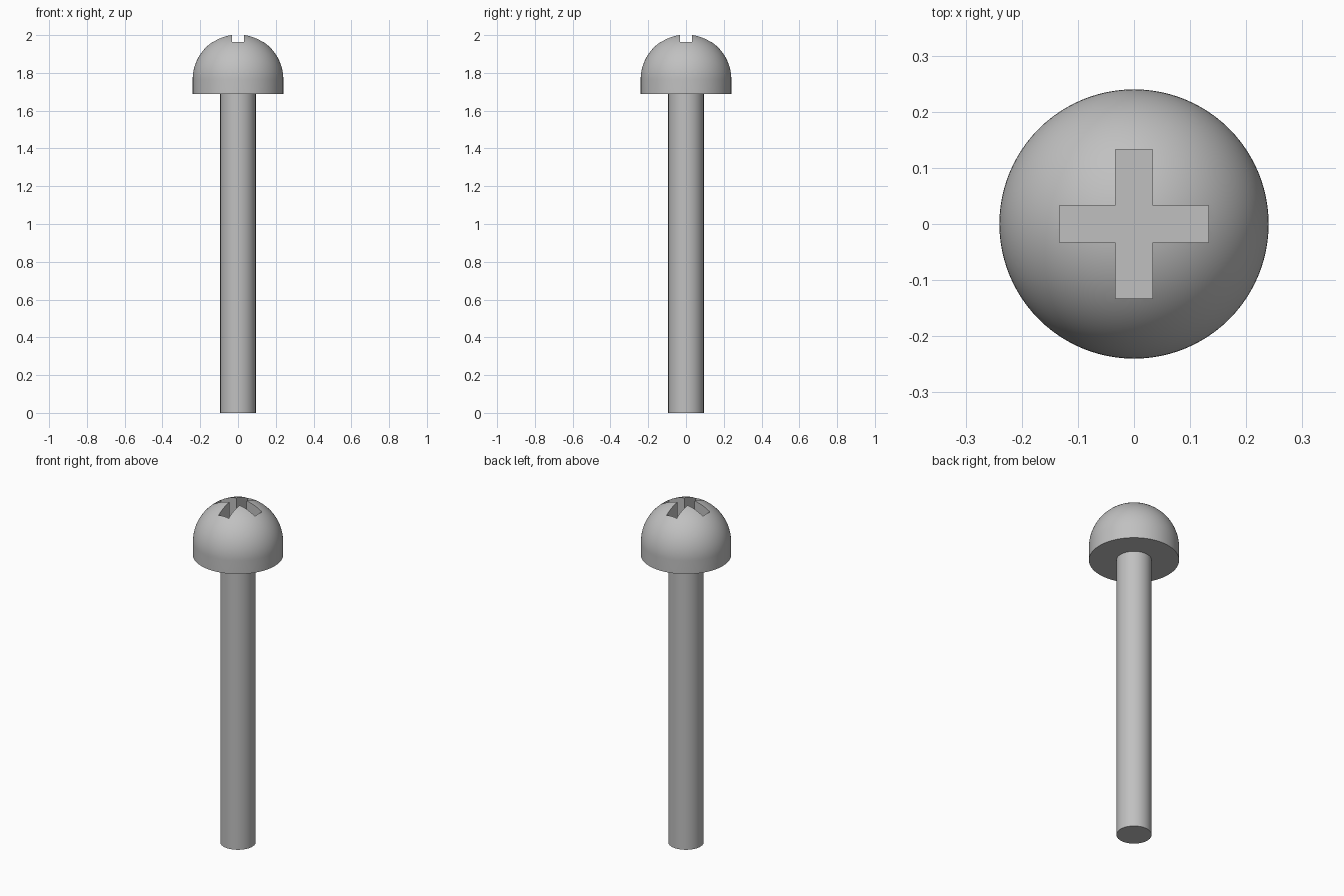
import bpy
import bmesh
from math import sin, cos, pi, radians

SIDES = 96
HEAD_R, SHAFT_R = 0.24, 0.094
HEAD_BASE, DOME_BASE = 1.687, 1.765
SLOT_HALF, SLOT_REACH, SLOT_FLOOR = 0.033, 0.133, 1.87

cube = bpy.data.objects.get("Cube")
if cube:
    bpy.data.objects.remove(cube, do_unlink=True)

# One plain metal colour
steel = bpy.data.materials.new("grey steel")
steel.use_nodes = True
steel.diffuse_color = (0.53, 0.53, 0.53, 1)
steel.node_tree.nodes["Principled BSDF"].inputs["Base Color"].default_value = steel.diffuse_color


def add_object(name, bm):
    bmesh.ops.recalc_face_normals(bm, faces=bm.faces)
    mesh = bpy.data.meshes.new(name)
    bm.to_mesh(mesh)
    bm.free()
    mesh.materials.append(steel)
    obj = bpy.data.objects.new(name, mesh)
    bpy.context.collection.objects.link(obj)
    return obj


def lathe(name, profile):
    """Spin a (radius, height) profile around the z axis."""
    bm = bmesh.new()
    verts = [bm.verts.new((r, 0, z)) for r, z in profile]
    edges = [bm.edges.new(pair) for pair in zip(verts, verts[1:])]
    bmesh.ops.spin(bm, geom=verts + edges, cent=(0, 0, 0), axis=(0, 0, 1),
                   angle=2 * pi, steps=SIDES)
    bmesh.ops.remove_doubles(bm, verts=bm.verts, dist=1e-5)
    return add_object(name, bm)


def select_only(obj):
    bpy.ops.object.select_all(action='DESELECT')
    obj.select_set(True)
    bpy.context.view_layer.objects.active = obj


# Shaft: plain round rod
shaft = lathe("shaft", [(0, 0), (SHAFT_R, 0), (SHAFT_R, HEAD_BASE), (0, HEAD_BASE)])

# Head: short collar topped by a hemisphere
RINGS = 32
dome = [(HEAD_R * cos(pi / 2 * i / RINGS), DOME_BASE + HEAD_R * sin(pi / 2 * i / RINGS))
        for i in range(RINGS)]
head = lathe("head", [(0, HEAD_BASE), (HEAD_R, HEAD_BASE)] + dome
             + [(0, DOME_BASE + HEAD_R)])

# Cross-shaped cutter for the driver recess
a, b = SLOT_HALF, SLOT_REACH
bm = bmesh.new()
outline = []
for cx, sx in ((1, 0), (0, 1), (-1, 0), (0, -1)):
    for u, v in ((b, -a), (b, a), (a, a)):
        outline.append(bm.verts.new((u * cx - v * sx, u * sx + v * cx, SLOT_FLOOR)))
floor = bm.faces.new(outline)
top = bmesh.ops.extrude_face_region(bm, geom=[floor])["geom"]
bmesh.ops.translate(bm, vec=(0, 0, 0.3),
                    verts=[g for g in top if isinstance(g, bmesh.types.BMVert)])
cutter = add_object("recess_cutter", bm)

# Cut the recess, then drop the cutter
cut = head.modifiers.new("cross recess", 'BOOLEAN')
cut.operation = 'DIFFERENCE'
cut.solver = 'EXACT'
cut.object = cutter
select_only(head)
bpy.ops.object.modifier_apply(modifier=cut.name)
bpy.data.objects.remove(cutter, do_unlink=True)

# Smooth round surfaces, crisp rims and recess edges
for part in (shaft, head):
    select_only(part)
    bpy.ops.object.shade_smooth_by_angle(angle=radians(30))
